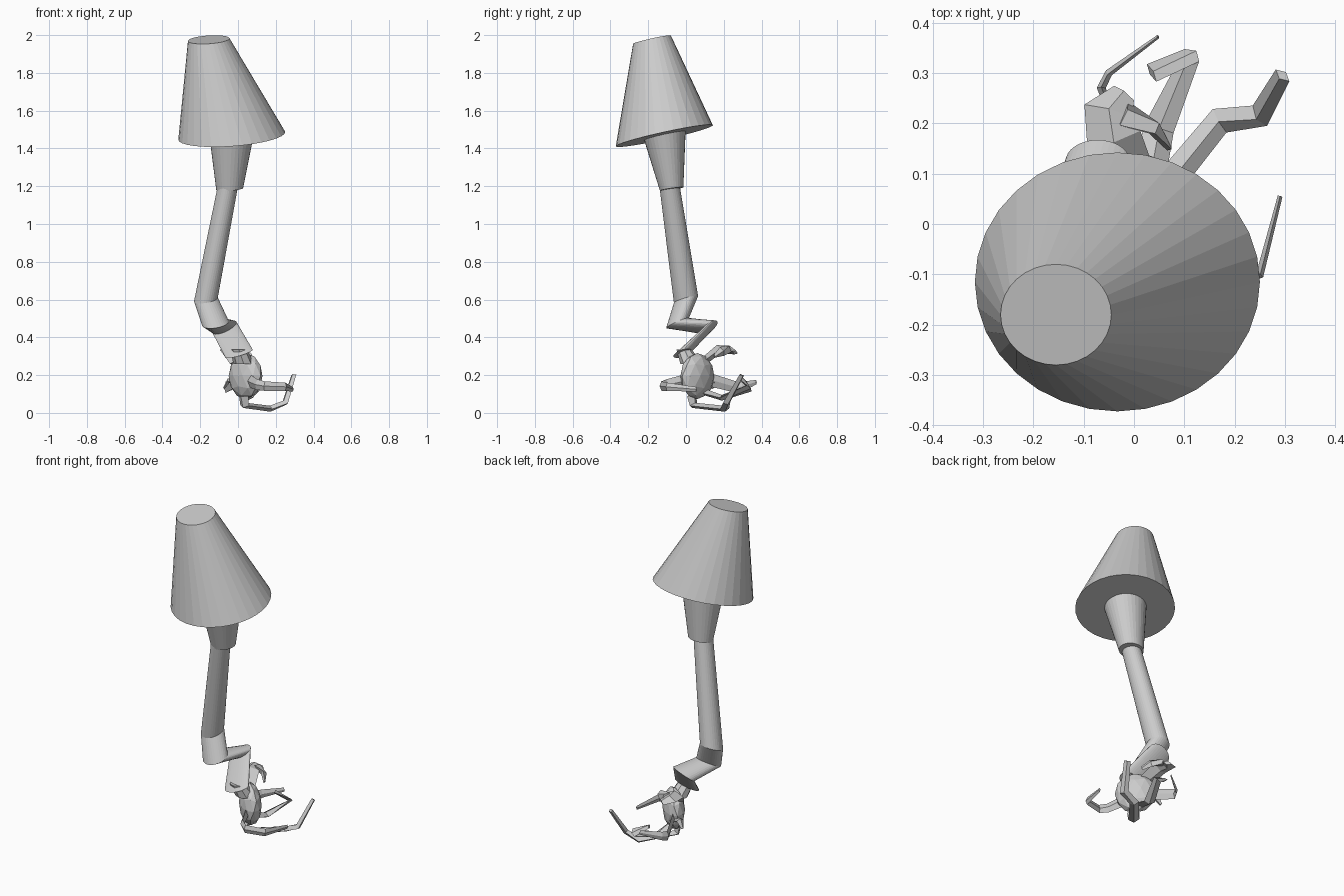
import bpy, bmesh
from math import cos, sin, pi, radians
from mathutils import Vector, Matrix


def finish(name, bm):
    bmesh.ops.recalc_face_normals(bm, faces=bm.faces)
    me = bpy.data.meshes.new(name)
    bm.to_mesh(me)
    bm.free()
    ob = bpy.data.objects.new(name, me)
    bpy.context.collection.objects.link(ob)
    return ob


def loft(name, rings, sides=32):
    """Skin rings given as (centre, x half-axis, y half-axis)."""
    bm = bmesh.new()
    loops = []
    for c, a, b in rings:
        c, a, b = Vector(c), Vector(a), Vector(b)
        loops.append([bm.verts.new(c + a * cos(2 * pi * i / sides) + b * sin(2 * pi * i / sides))
                      for i in range(sides)])
    for lo, hi in zip(loops, loops[1:]):
        for i in range(sides):
            j = (i + 1) % sides
            bm.faces.new((lo[i], lo[j], hi[j], hi[i]))
    bm.faces.new(loops[0][::-1])
    bm.faces.new(loops[-1])
    return finish(name, bm)


def finger(name, pts, widths, flat=0.5, side=None):
    """Angular four-sided finger along a bent path."""
    pts = [Vector(p) for p in pts]
    rings = []
    for i, (p, w) in enumerate(zip(pts, widths)):
        d0 = (p - pts[i - 1]).normalized() if i else Vector()
        d1 = (pts[i + 1] - p).normalized() if i < len(pts) - 1 else Vector()
        t = (d0 + d1).normalized()
        ref = Vector(side) if side else Vector((-0.7, 0.7, 0.0))
        a = (ref - t * ref.dot(t)).normalized()
        rings.append((p, a * w, t.cross(a) * w * flat))
    return loft(name, rings, 4)


# Skewed conical cuff at the top
loft("wide_cuff", [
    ((-0.033, -0.115, 1.467), (0.283, 0, 0.02), (0, 0.257, 0.056)),
    ((-0.155, -0.18, 1.976), (0.11, 0, 0.007), (0, 0.1, 0.022))])

# Tapered sleeve
loft("sleeve", [
    ((-0.044, -0.076, 1.185), (0.071, 0, 0.005), (0, 0.062, 0.009)),
    ((-0.033, -0.112, 1.47), (0.118, 0, 0.008), (0, 0.11, 0.024))])

# Long straight arm
loft("upper_arm", [
    ((-0.17, 0.0, 0.6), (0.063, 0, 0.01), (0, 0.064, 0.018)),
    ((-0.05, -0.09, 1.22), (0.055, 0, 0.008), (0, 0.052, 0.01))])

# Zigzag elbow
loft("bent_forearm", [
    ((-0.17, 0.0, 0.6), (0.063, 0, 0.01), (0, 0.064, 0.018)),
    ((-0.12, -0.045, 0.475), (0.071, 0, 0.01), (0, 0.06, 0.026)),
    ((-0.072, 0.124, 0.453), (0.064, 0, 0.026), (0, 0.043, 0.026)),
    ((0.005, -0.018, 0.315), (0.073, 0, 0.02), (0, 0.048, 0.014))])

# Wrist
loft("wrist", [
    ((0.005, -0.01, 0.335), (0.045, 0, 0), (0, 0.04, 0)),
    ((0.03, 0.03, 0.26), (0.055, 0, 0), (0, 0.06, 0))], 8)

# Faceted palm, thin across its diagonal
bm = bmesh.new()
bmesh.ops.create_icosphere(bm, subdivisions=2, radius=1.0)
bm.transform(Matrix.Translation((0.04, 0.06, 0.195)) @ Matrix.Rotation(radians(45), 4, 'Z')
             @ Matrix.Diagonal((0.06, 0.113, 0.122, 1)))
finish("palm", bm)

# Fingers and thumb curling away from the palm
finger("thumb", [(0.0, 0.09, 0.27), (-0.04, 0.17, 0.335), (-0.05, 0.225, 0.335), (-0.02, 0.26, 0.32)],
       [0.045, 0.055, 0.05, 0.025], 0.45, (1, 0, 0))
finger("thumb_tip", [(-0.02, 0.22, 0.34), (0.04, 0.19, 0.325), (0.07, 0.15, 0.3)],
       [0.03, 0.025, 0.01], 0.6)
finger("back_finger", [(0.0, 0.11, 0.18), (-0.065, 0.27, 0.135), (-0.05, 0.3, 0.14), (0.048, 0.372, 0.163)],
       [0.035, 0.03, 0.025, 0.012], 0.3, (0, 0, 1))
finger("middle_finger", [(0.03, 0.1, 0.11), (0.05, 0.19, 0.08), (0.115, 0.335, 0.13), (0.035, 0.3, 0.175)],
       [0.035, 0.03, 0.025, 0.02], 0.5)
finger("low_finger", [(0.03, 0.03, 0.09), (0.035, 0.04, 0.04), (0.17, 0.205, 0.022),
                      (0.25, 0.215, 0.055), (0.295, 0.295, 0.2)],
       [0.035, 0.03, 0.027, 0.025, 0.018], 0.6)
finger("front_finger", [(0.06, 0.0, 0.17), (0.1, -0.1, 0.15), (0.14, -0.13, 0.142), (0.25, -0.1, 0.138),
                        (0.29, 0.055, 0.125)],
       [0.035, 0.028, 0.025, 0.022, 0.012], 0.4, (0, 0, 1))
# Short spur beside the palm edge
finger("palm_spur", [(0.0, 0.12, 0.16), (-0.05, 0.13, 0.17), (-0.075, 0.14, 0.13)],
       [0.03, 0.025, 0.01], 0.5, (0, 1, 0))
